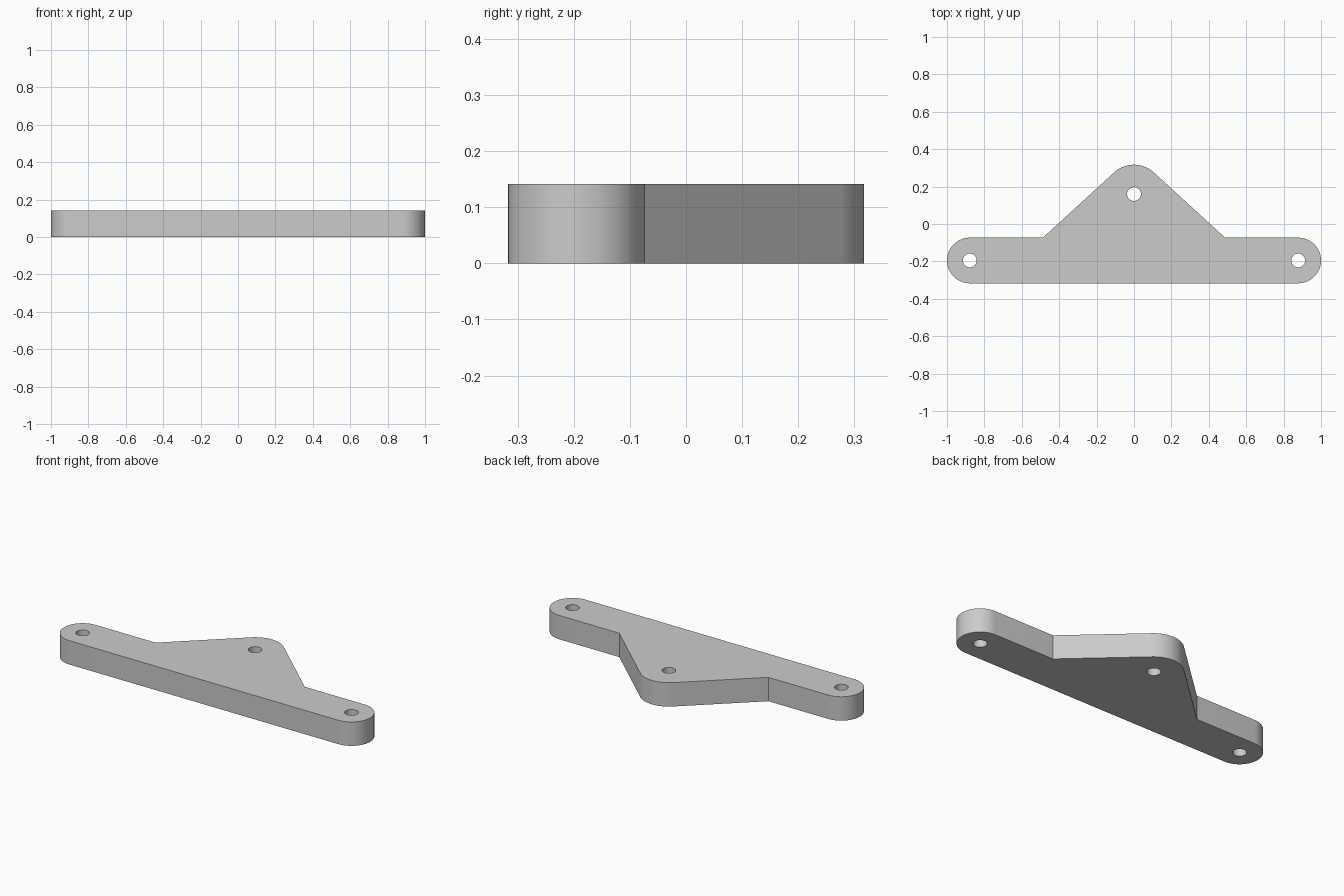
import bpy, bmesh
from math import sin, cos, radians, acos, atan2, hypot, degrees

cube = bpy.data.objects.get("Cube")
if cube:
    bpy.data.objects.remove(cube, do_unlink=True)

THICK = 0.141
END_X, END_Y, END_R = 0.878, -0.195, 0.122   # rounded bar ends
TOP_Y, TOP_R = 0.16, 0.157                   # rounded peak
CORNER_X = 0.487                             # foot of the sloping sides
HOLE_R = 0.037


def arc(cx, cy, r, a0, a1, n):
    """Points on an arc, both ends included (degrees)."""
    angles = [radians(a0 + (a1 - a0) * i / n) for i in range(n + 1)]
    return [(cx + r * cos(a), cy + r * sin(a)) for a in angles]


# Angle at which the sloping side meets the peak tangentially
bar_top = END_Y + END_R
dx, dy = CORNER_X, bar_top - TOP_Y
tangent = degrees(atan2(dy, dx) + acos(TOP_R / hypot(dx, dy)))

# Outline, counter-clockwise from the lower right of the bar
outline = arc(END_X, END_Y, END_R, -90, 90, 32)
outline += [(CORNER_X, bar_top)]
outline += arc(0, TOP_Y, TOP_R, tangent, 180 - tangent, 24)
outline += [(-CORNER_X, bar_top)]
outline += arc(-END_X, END_Y, END_R, 90, 270, 32)

# Three bolt holes
centres = [(-END_X, END_Y), (END_X, END_Y), (0, TOP_Y)]
loops = [outline] + [arc(x, y, HOLE_R, 0, 360, 32)[:-1] for x, y in centres]

# Fill the profile around the holes and extrude it
bm = bmesh.new()
edges = []
for loop in loops:
    verts = [bm.verts.new((x, y, 0)) for x, y in loop]
    edges += [bm.edges.new((v, verts[i - 1])) for i, v in enumerate(verts)]
bmesh.ops.triangle_fill(bm, edges=edges, use_beauty=True, normal=(0, 0, 1))
ext = bmesh.ops.extrude_face_region(bm, geom=bm.faces[:], use_keep_orig=True)
top = [g for g in ext["geom"] if isinstance(g, bmesh.types.BMVert)]
bmesh.ops.translate(bm, verts=top, vec=(0, 0, THICK))
bmesh.ops.recalc_face_normals(bm, faces=bm.faces[:])
mesh = bpy.data.meshes.new("bracket_plate")
bm.to_mesh(mesh)
bm.free()

plate = bpy.data.objects.new("bracket_plate", mesh)
bpy.context.collection.objects.link(plate)

# Plain grey material
grey = bpy.data.materials.new("light_grey")
grey.use_nodes = True
colour = (0.6, 0.6, 0.6, 1)
grey.diffuse_color = colour
grey.node_tree.nodes["Principled BSDF"].inputs["Base Color"].default_value = colour
mesh.materials.append(grey)

# Smooth the curved walls, keep the rims sharp
bpy.ops.object.select_all(action="DESELECT")
plate.select_set(True)
bpy.context.view_layer.objects.active = plate
bpy.ops.object.shade_smooth_by_angle(angle=radians(30))
